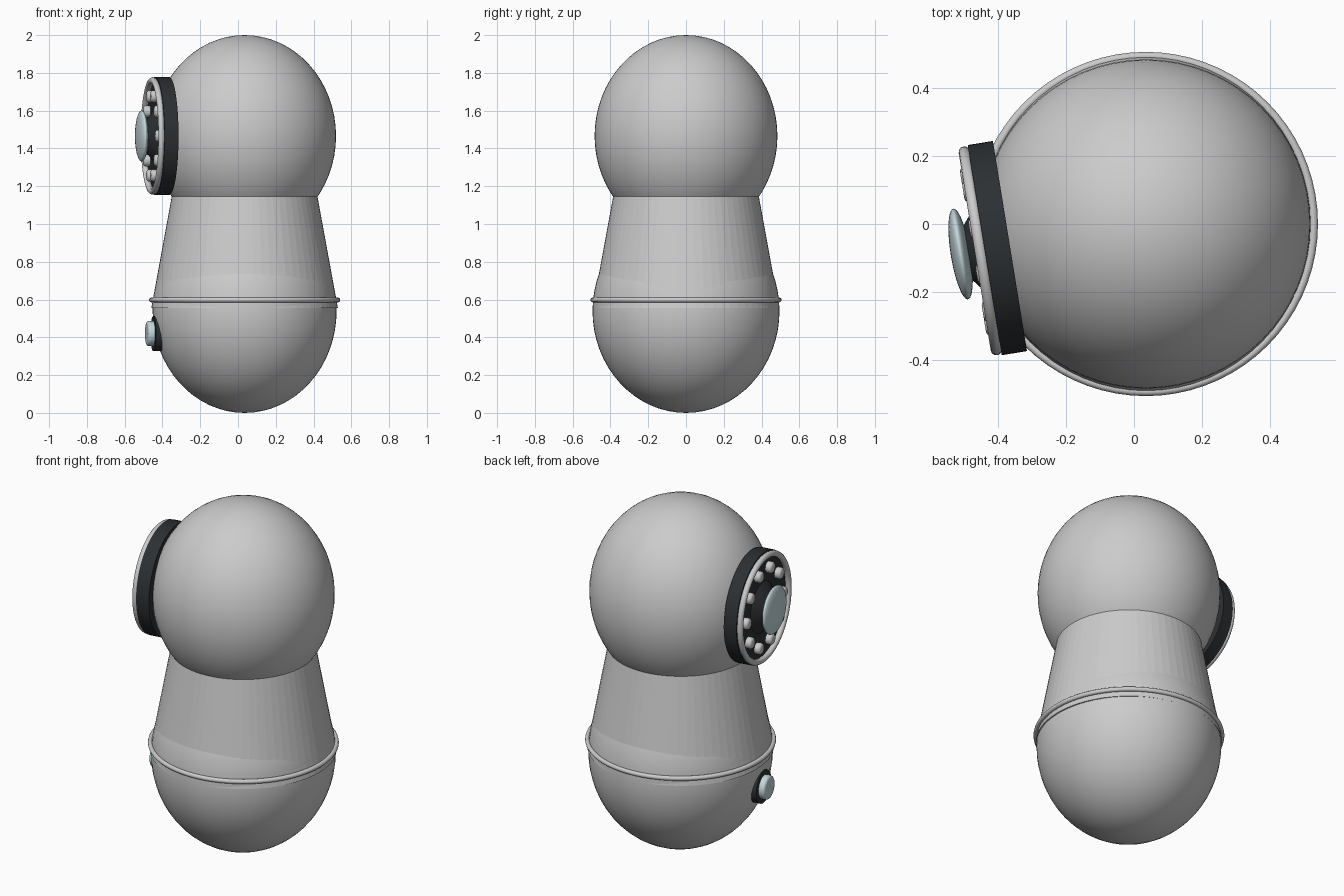
import bpy, math
from mathutils import Vector

if "Cube" in bpy.data.objects:
    bpy.data.objects.remove(bpy.data.objects["Cube"])

AX = Vector((0.035, 0, 0))                      # body axis
N = Vector((-0.987, -0.16, 0)).normalized()     # direction the fittings face
SIDE = Vector((0, 0, 1)).cross(N)
ROT = N.to_track_quat('Z', 'Y').to_euler()


def material(name, col):
    m = bpy.data.materials.new(name)
    m.diffuse_color = (*col, 1)
    m.use_nodes = True
    m.node_tree.nodes["Principled BSDF"].inputs["Base Color"].default_value = m.diffuse_color
    return m


BLACK = material("black", (0.025, 0.029, 0.032))
GLASS = material("pale_glass", (0.55, 0.68, 0.72))


def finish(name, mat=None, smooth=True):
    o = bpy.context.object
    o.name = name
    if mat:
        o.data.materials.append(mat)
    if smooth:
        bpy.ops.object.shade_smooth_by_angle(angle=math.radians(35))
    return o


def ellipsoid(name, loc, size, rot=(0, 0, 0), mat=None, seg=64):
    bpy.ops.mesh.primitive_uv_sphere_add(segments=seg, ring_count=seg // 2, radius=1,
                                         location=loc, rotation=rot)
    bpy.context.object.scale = size
    return finish(name, mat)


def facing(d, z):
    return AX + N * d + Vector((0, 0, z))


def drum(name, d0, d1, z, r0, r1=None, mat=None, bevel=0, shift=(0, 0, 0), seg=64):
    """Cylinder or frustum running outward from distance d0 to d1."""
    bpy.ops.mesh.primitive_cone_add(vertices=seg, radius1=r0, radius2=r0 if r1 is None else r1,
                                    depth=d1 - d0, rotation=ROT,
                                    location=facing((d0 + d1) / 2, z) + Vector(shift))
    o = finish(name, mat)
    if bevel:
        b = o.modifiers.new("round", 'BEVEL')
        b.width, b.segments = bevel, 3
        b.limit_method = 'ANGLE'
    return o


def ring(name, loc, rot, major, minor):
    bpy.ops.mesh.primitive_torus_add(major_segments=72, minor_segments=12, major_radius=major,
                                     minor_radius=minor, location=loc, rotation=rot)
    return finish(name)


# body: two egg-shaped ends, a tapered sleeve and a waist ring
ellipsoid("head_dome", AX + Vector((0, 0, 1.466)), (0.484, 0.484, 0.534))
ellipsoid("base_dome", AX + Vector((0, 0, 0.54)), (0.487, 0.495, 0.54))
bpy.ops.mesh.primitive_cone_add(vertices=64, radius1=0.494, radius2=0.385, depth=0.595,
                                location=AX + Vector((0, 0, 0.8525)))
finish("tapered_sleeve", smooth=False)
ring("waist_ring", AX + Vector((0, 0, 0.598)), (0, 0, 0), 0.493, 0.013)

# big round lamp on the head
Z = 1.466
drum("lamp_housing", 0.405, 0.48, Z, 0.313, mat=BLACK)
ring("lamp_rim", facing(0.493, Z), ROT, 0.294, 0.017)
drum("lens_mount", 0.475, 0.535, Z, 0.15, 0.075, mat=BLACK)
ellipsoid("lamp_lens", facing(0.552, Z), (0.135, 0.135, 0.029), ROT, GLASS, 48)
for i in range(10):
    a = math.tau * i / 10
    off = SIDE * (0.22 * math.cos(a)) + Vector((0, 0, 0.22 * math.sin(a)))
    drum("lamp_stud", 0.47, 0.515, Z, 0.032, bevel=0.014, shift=off, seg=24)

# small sensor on the base
drum("sensor_housing", 0.42, 0.49, 0.42, 0.093, mat=BLACK, seg=48)
drum("sensor_lens", 0.48, 0.526, 0.42, 0.067, mat=GLASS, bevel=0.014, seg=48)
